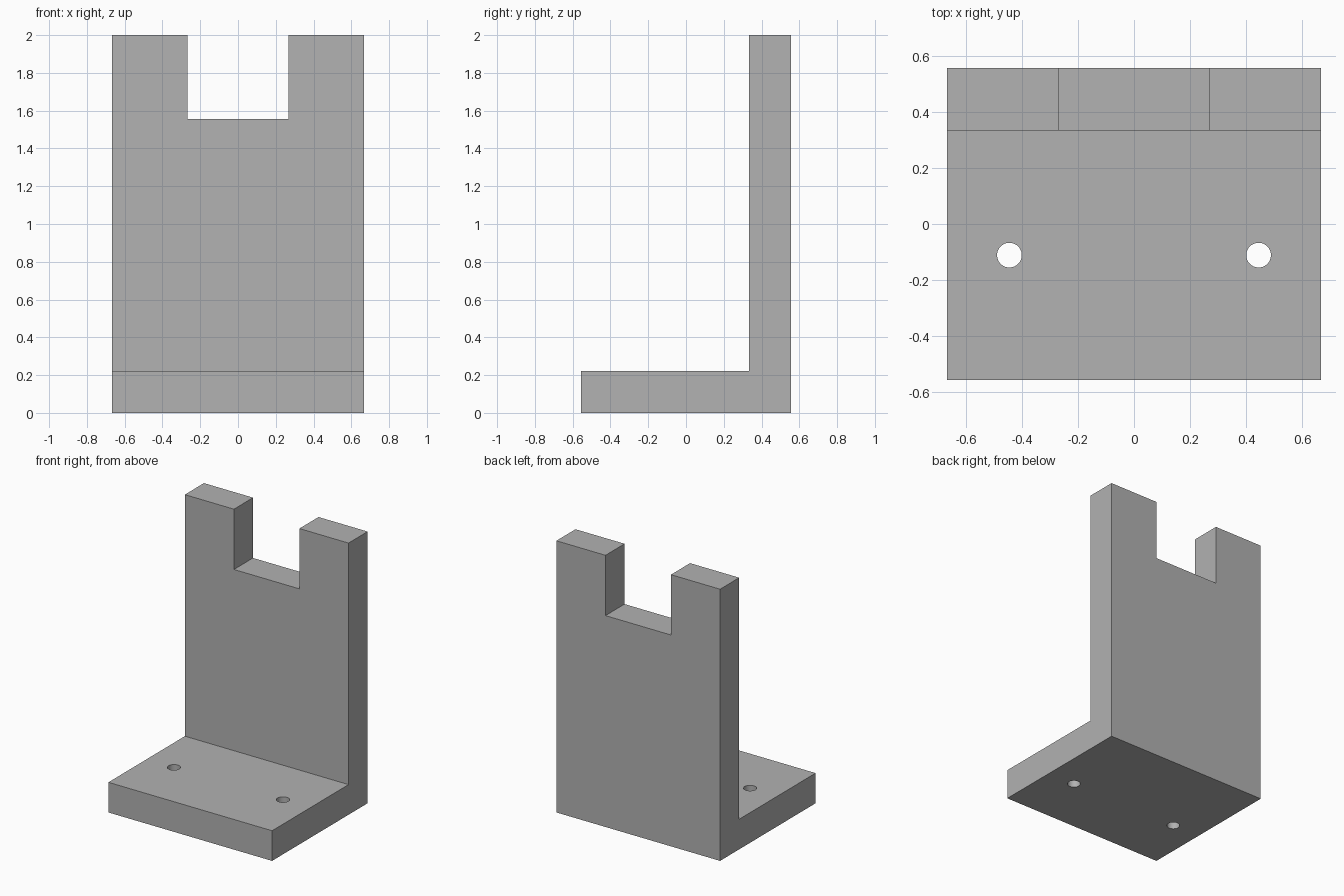
import bpy
import bmesh
from mathutils import Vector

cube = bpy.data.objects.get("Cube")
if cube:
    bpy.data.objects.remove(cube, do_unlink=True)

WIDTH, DEPTH, HEIGHT, THICK = 1.333, 1.111, 2.0, 0.222
NOTCH_WIDTH, NOTCH_FLOOR = 0.533, 1.556
HOLE_X, HOLE_Y, HOLE_RADIUS = 0.444, -0.111, 0.044

grey = bpy.data.materials.new("plain grey")
grey.use_nodes = True
colour = (0.445, 0.445, 0.445, 1)
grey.diffuse_color = colour
grey.node_tree.nodes["Principled BSDF"].inputs["Base Color"].default_value = colour


def cut(target, cutter):
    """Subtract the cutter from the target, then discard it."""
    cutter.hide_render = True
    cutter.data.materials.append(grey)
    mod = target.modifiers.new("cut", "BOOLEAN")
    mod.operation = "DIFFERENCE"
    mod.solver = "EXACT"
    mod.object = cutter
    bpy.ops.object.select_all(action="DESELECT")
    target.select_set(True)
    bpy.context.view_layer.objects.active = target
    bpy.ops.object.modifier_apply(modifier=mod.name)
    bpy.data.objects.remove(cutter, do_unlink=True)


# L-shaped bracket: side profile extruded across the width
front, back = -DEPTH / 2, DEPTH / 2
wall = back - THICK
profile = [(front, 0), (back, 0), (back, HEIGHT),
           (wall, HEIGHT), (wall, THICK), (front, THICK)]
bm = bmesh.new()
side = bm.faces.new([bm.verts.new((-WIDTH / 2, y, z)) for y, z in profile])
extruded = bmesh.ops.extrude_face_region(bm, geom=[side])["geom"]
bmesh.ops.translate(bm, vec=Vector((WIDTH, 0, 0)),
                    verts=[v for v in extruded if isinstance(v, bmesh.types.BMVert)])
bmesh.ops.recalc_face_normals(bm, faces=bm.faces[:])
mesh = bpy.data.meshes.new("angle_bracket")
bm.to_mesh(mesh)
bm.free()
mesh.materials.append(grey)
bracket = bpy.data.objects.new("angle_bracket", mesh)
bpy.context.collection.objects.link(bracket)

# Rectangular notch in the top of the upright plate
bpy.ops.mesh.primitive_cube_add(size=1, location=(0, back - THICK / 2, NOTCH_FLOOR + 0.5))
notch = bpy.context.object
notch.name = "notch_cutter"
notch.scale = (NOTCH_WIDTH, THICK * 2, 1)
cut(bracket, notch)

# Pair of round screw holes through the base plate
for sign in (-1, 1):
    bpy.ops.mesh.primitive_cylinder_add(vertices=48, radius=HOLE_RADIUS, depth=THICK * 2,
                                        location=(sign * HOLE_X, HOLE_Y, THICK / 2))
    hole = bpy.context.object
    hole.name = "hole_cutter"
    cut(bracket, hole)

# Smooth hole walls, crisp edges everywhere else
bracket.select_set(True)
bpy.context.view_layer.objects.active = bracket
bpy.ops.object.shade_smooth_by_angle()
